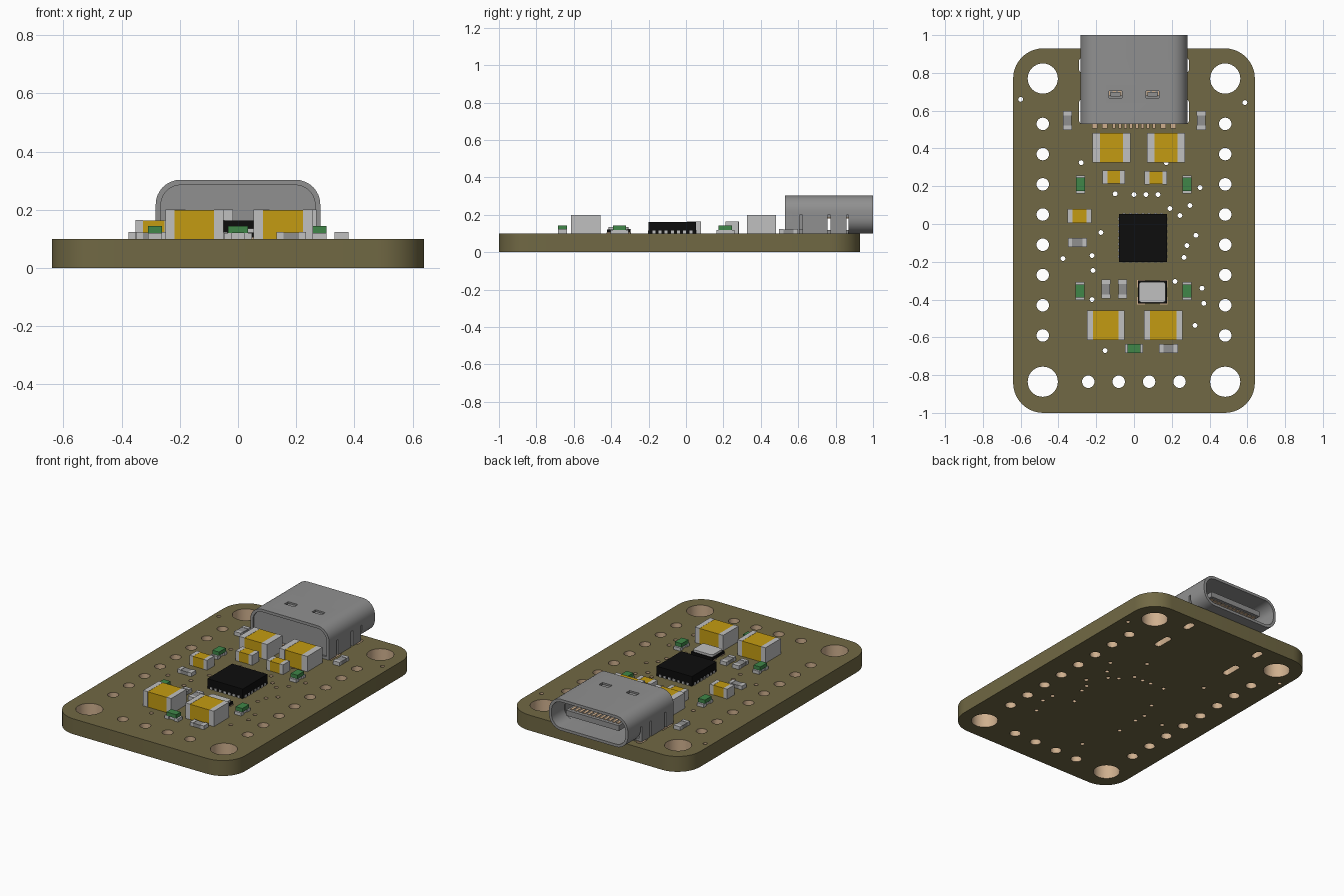
import bpy, bmesh, math
from mathutils import Matrix

if "Cube" in bpy.data.objects:
    bpy.data.objects.remove(bpy.data.objects["Cube"])


def material(name, rgb):
    m = bpy.data.materials.new(name)
    m.diffuse_color = (*rgb, 1)
    m.use_nodes = True
    m.node_tree.nodes["Principled BSDF"].inputs["Base Color"].default_value = m.diffuse_color
    return m


OLIVE = material("olive_board", (0.165, 0.14, 0.058))
COPPER = material("copper_tan", (0.62, 0.43, 0.27))
STEEL = material("steel_grey", (0.28, 0.28, 0.28))
SILVER = material("light_silver", (0.53, 0.53, 0.53))
YELLOW = material("capacitor_yellow", (0.55, 0.33, 0.006))
GREEN = material("led_green", (0.05, 0.24, 0.065))
BLACK = material("chip_black", (0.004, 0.004, 0.004))


def add_object(name, bm, mats):
    me = bpy.data.meshes.new(name)
    bm.to_mesh(me)
    bm.free()
    for m in mats:
        me.materials.append(m)
    ob = bpy.data.objects.new(name, me)
    bpy.context.collection.objects.link(ob)
    return ob


def boxes(name, parts):
    """One object from boxes given as (material, x0, x1, y0, y1, z0, z1)."""
    mats, bm = [], bmesh.new()
    for mat, x0, x1, y0, y1, z0, z1 in parts:
        if mat not in mats:
            mats.append(mat)
        mx = Matrix.Translation(((x0 + x1) / 2, (y0 + y1) / 2, (z0 + z1) / 2))
        mx = mx @ Matrix.Diagonal((x1 - x0, y1 - y0, z1 - z0, 1))
        vs = bmesh.ops.create_cube(bm, size=1, matrix=mx)["verts"]
        for f in {f for v in vs for f in v.link_faces}:
            f.material_index = mats.index(mat)
    return add_object(name, bm, mats)


def rounded(x0, x1, y0, y1, r_top, r_low, n=8):
    pts = []
    for cx, cy, r, a in ((x1 - r_top, y1 - r_top, r_top, 0), (x0 + r_top, y1 - r_top, r_top, 90),
                         (x0 + r_low, y0 + r_low, r_low, 180), (x1 - r_low, y0 + r_low, r_low, 270)):
        for i in range(n + 1 if r else 1):
            t = math.radians(a + 90 * i / n)
            pts.append((cx + r * math.cos(t), cy + r * math.sin(t)))
    return pts


def circle(x, y, r, n=24):
    return [(x + r * math.cos(2 * math.pi * i / n), y + r * math.sin(2 * math.pi * i / n)) for i in range(n)]


def prism(name, loops, matrix, depth, mats):
    """Filled outline with holes, extruded by depth about its own plane."""
    cu = bpy.data.curves.new(name, "CURVE")
    cu.dimensions = "2D"
    cu.fill_mode = "BOTH"
    cu.extrude = depth / 2
    for loop in loops:
        sp = cu.splines.new("POLY")
        sp.points.add(len(loop) - 1)
        for p, (x, y) in zip(sp.points, loop):
            p.co = (x, y, 0, 1)
        sp.use_cyclic_u = True
    tmp = bpy.data.objects.new(name + "_curve", cu)
    bpy.context.collection.objects.link(tmp)
    dg = bpy.context.evaluated_depsgraph_get()
    me = bpy.data.meshes.new_from_object(tmp.evaluated_get(dg))
    bm = bmesh.new()
    bm.from_mesh(me)
    bpy.data.objects.remove(tmp)
    bpy.data.meshes.remove(me)
    bmesh.ops.remove_doubles(bm, verts=bm.verts, dist=1e-5)
    bmesh.ops.transform(bm, matrix=matrix, verts=bm.verts)
    bmesh.ops.recalc_face_normals(bm, faces=bm.faces)
    for f in bm.faces:
        f.material_index = 0
    return add_object(name, bm, mats)


def smooth(ob):
    bpy.ops.object.select_all(action="DESELECT")
    ob.select_set(True)
    bpy.context.view_layer.objects.active = ob
    bpy.ops.object.shade_smooth_by_angle(angle=math.radians(35))


# Board with mounting holes, pin holes, connector slots and vias
loops = [rounded(-0.64, 0.64, -1, 0.93, 0.16, 0.16, 10)]
for s in (-1, 1):
    loops += [circle(s * 0.483, y, 0.08, 32) for y in (0.77, -0.835)]
    loops += [circle(s * 0.483, 0.53 - 0.16 * i, 0.033) for i in range(8)]
    loops += [rounded(s * 0.27 - 0.022, s * 0.27 + 0.022, y0, y1, 0.02, 0.02, 5)
              for y0, y1 in ((0.53, 0.66), (0.80, 0.88))]
loops += [circle(-0.242 + 0.161 * i, -0.835, 0.033) for i in range(4)]
vias = [(-0.6, 0.66), (0.587, 0.643), (-0.28, 0.325), (0.35, 0.193), (0.296, 0.098), (0.19, 0.082),
        (0.243, 0.045), (0.328, -0.06), (0.28, -0.114), (0.265, -0.177), (-0.175, -0.045),
        (-0.222, -0.167), (-0.376, -0.183), (-0.217, -0.246), (-0.1, 0.16), (0, 0.156), (0.063, 0.156),
        (0.127, 0.156), (0.217, -0.304), (0.36, -0.34), (0.37, -0.42), (-0.222, -0.4),
        (0.323, -0.537), (-0.153, -0.67), (0.17, 0.325)]
loops += [circle(x, y, 0.013, 12) for x, y in vias]
board = prism("board", loops, Matrix.Translation((0, 0, 0.05)), 0.1, [OLIVE, COPPER])
for f in board.data.polygons:  # plated walls: upright faces well inside the outline
    dx, dy = abs(f.center.x) - 0.48, abs(f.center.y + 0.035) - 0.805
    edge = math.hypot(max(dx, 0), max(dy, 0)) + min(max(dx, dy), 0) - 0.16
    if abs(f.normal.z) < 0.5 and edge < -0.008:
        f.material_index = 1
smooth(board)


# Connector shell: square-footed rear part, rounded mouth, rear plate
def upright(y):
    return Matrix.Translation((0, y, 0)) @ Matrix.Rotation(math.pi / 2, 4, "X")


rear = prism("connector_shell", [rounded(-0.283, 0.283, 0.1, 0.303, 0.085, 0),
                                 rounded(-0.265, 0.265, 0.118, 0.285, 0.068, 0)],
             upright(0.70), 0.34, [STEEL])
mouth = prism("connector_mouth", [rounded(-0.283, 0.283, 0.1, 0.303, 0.085, 0.085),
                                  rounded(-0.265, 0.265, 0.118, 0.285, 0.068, 0.068)],
              upright(0.935), 0.13, [STEEL])
plate = prism("connector_rear_plate", [rounded(-0.266, 0.266, 0.101, 0.286, 0.068, 0)],
              upright(0.55), 0.02, [STEEL])
# Cut side notches and two top windows
cuts = [(STEEL, s * 0.28 - 0.04, s * 0.28 + 0.04, y - 0.008, y + 0.008, 0.09, 0.2)
        for s in (-1, 1) for y in (0.615, 0.765, 0.866)]
cuts += [(STEEL, x - 0.035, x + 0.035, 0.668, 0.705, 0.27, 0.32) for x in (-0.098, 0.098)]
cutter = boxes("shell_cutter", cuts)
mod = rear.modifiers.new("cut", "BOOLEAN")
mod.operation, mod.solver, mod.object = "DIFFERENCE", "EXACT", cutter
bpy.ops.object.select_all(action="DESELECT")
bpy.context.view_layer.objects.active = rear
rear.select_set(True)
bpy.ops.object.modifier_apply(modifier="cut")
bpy.data.objects.remove(cutter)
for ob in (rear, mouth, plate):
    smooth(ob)
# Spring tabs under the windows, tongue, contacts and solder leads
boxes("window_springs", [(STEEL, x - 0.027, x + 0.027, 0.675, 0.698, 0.25, 0.296) for x in (-0.098, 0.098)])
tongue = [(STEEL, -0.19, 0.19, 0.56, 0.96, 0.185, 0.22), (STEEL, -0.26, 0.26, 0.56, 0.68, 0.118, 0.27)]
tongue += [(COPPER, x - 0.009, x + 0.009, 0.68, 0.94, 0.181, 0.224)
           for x in (-0.165 + 0.03 * i for i in range(12))]
boxes("connector_tongue", tongue)
leads = [(x, 0.015) for x in (-0.208, -0.155, 0.155, 0.208)]
leads += [(-0.105 + 0.03 * i, 0.008) for i in range(8)]
boxes("connector_leads", [(COPPER, x - w, x + w, 0.505, 0.545, 0.1, 0.118) for x, w in leads])

# Yellow capacitors with silver ends: (x0, x1, y0, y1, top, end width)
caps = [(-0.22, -0.018, 0.325, 0.482, 0.2, 0.04), (0.068, 0.27, 0.325, 0.482, 0.2, 0.04),
        (-0.25, -0.05, -0.615, -0.457, 0.2, 0.032), (0.053, 0.257, -0.615, -0.457, 0.2, 0.033),
        (-0.167, -0.047, 0.213, 0.283, 0.164, 0.026), (0.056, 0.176, 0.21, 0.28, 0.164, 0.026),
        (-0.352, -0.226, 0.005, 0.08, 0.164, 0.026)]
for x0, x1, y0, y1, top, e in caps:
    boxes("capacitor", [(SILVER, x0, x0 + e, y0, y1, 0.1, top), (SILVER, x1 - e, x1, y0, y1, 0.1, top),
                        (YELLOW, x0 + e, x1 - e, y0 + 0.001, y1 - 0.001, 0.1, top - 0.001)])


def chip_part(name, x, y, along_y, parts):
    """Boxes given as (material, u0, u1, half width, z0, z1) along one axis."""
    out = []
    for m, u0, u1, w, z0, z1 in parts:
        span = (x - w, x + w, y + u0, y + u1) if along_y else (x + u0, x + u1, y - w, y + w)
        out.append((m, *span, z0, z1))
    boxes(name, out)


# Resistors
for x, y, v in ((-0.353, 0.548, 1), (0.356, 0.548, 1), (-0.3, -0.098, 0),
                (-0.149, -0.345, 1), (-0.06, -0.345, 1), (0.183, -0.66, 0)):
    chip_part("resistor", x, y, v, [(SILVER, -0.05, -0.027, 0.024, 0.1, 0.124),
                                    (SILVER, 0.027, 0.05, 0.024, 0.1, 0.124),
                                    (STEEL, -0.027, 0.027, 0.023, 0.1, 0.122)])
# Green indicator lights on silver feet
for x, y, v in ((-0.283, 0.21, 1), (0.28, 0.21, 1), (-0.285, -0.355, 1), (0.28, -0.355, 1), (0, -0.66, 0)):
    chip_part("indicator_light", x, y, v, [(SILVER, -0.048, -0.02, 0.024, 0.1, 0.12),
                                           (SILVER, 0.02, 0.048, 0.024, 0.1, 0.12),
                                           (SILVER, -0.02, 0.02, 0.016, 0.1, 0.12),
                                           (GREEN, -0.035, 0.035, 0.024, 0.12, 0.144)])

# Main chip with pins on all four sides
cx, cy, h = 0.047, -0.073, 0.127
pins = []
for s in (-1, 1):
    for i in range(7):
        t = (i - 3) * 0.033
        pins.append((SILVER, cx + s * h - 0.004, cx + s * h + 0.004, cy + t - 0.008, cy + t + 0.008, 0.1, 0.115))
        pins.append((SILVER, cx + t - 0.008, cx + t + 0.008, cy + s * h - 0.004, cy + s * h + 0.004, 0.1, 0.115))
boxes("main_chip", [(BLACK, cx - h, cx + h, cy - h, cy + h, 0.1, 0.163)] + pins)

# Crystal: black base, copper corner pads, silver lid
pads = [(COPPER, 0.097 + sx * 0.06 - 0.02, 0.097 + sx * 0.06 + 0.02,
         -0.361 + sy * 0.045 - 0.019, -0.361 + sy * 0.045 + 0.019, 0.1, 0.105)
        for sx in (-1, 1) for sy in (-1, 1)]
boxes("crystal_base", [(BLACK, 0.02, 0.174, -0.422, -0.3, 0.105, 0.122)] + pads)
lid = prism("crystal_lid", [rounded(0.026, 0.168, -0.415, -0.307, 0.015, 0.015, 4)],
            Matrix.Translation((0, 0, 0.129)), 0.014, [SILVER])
smooth(lid)
